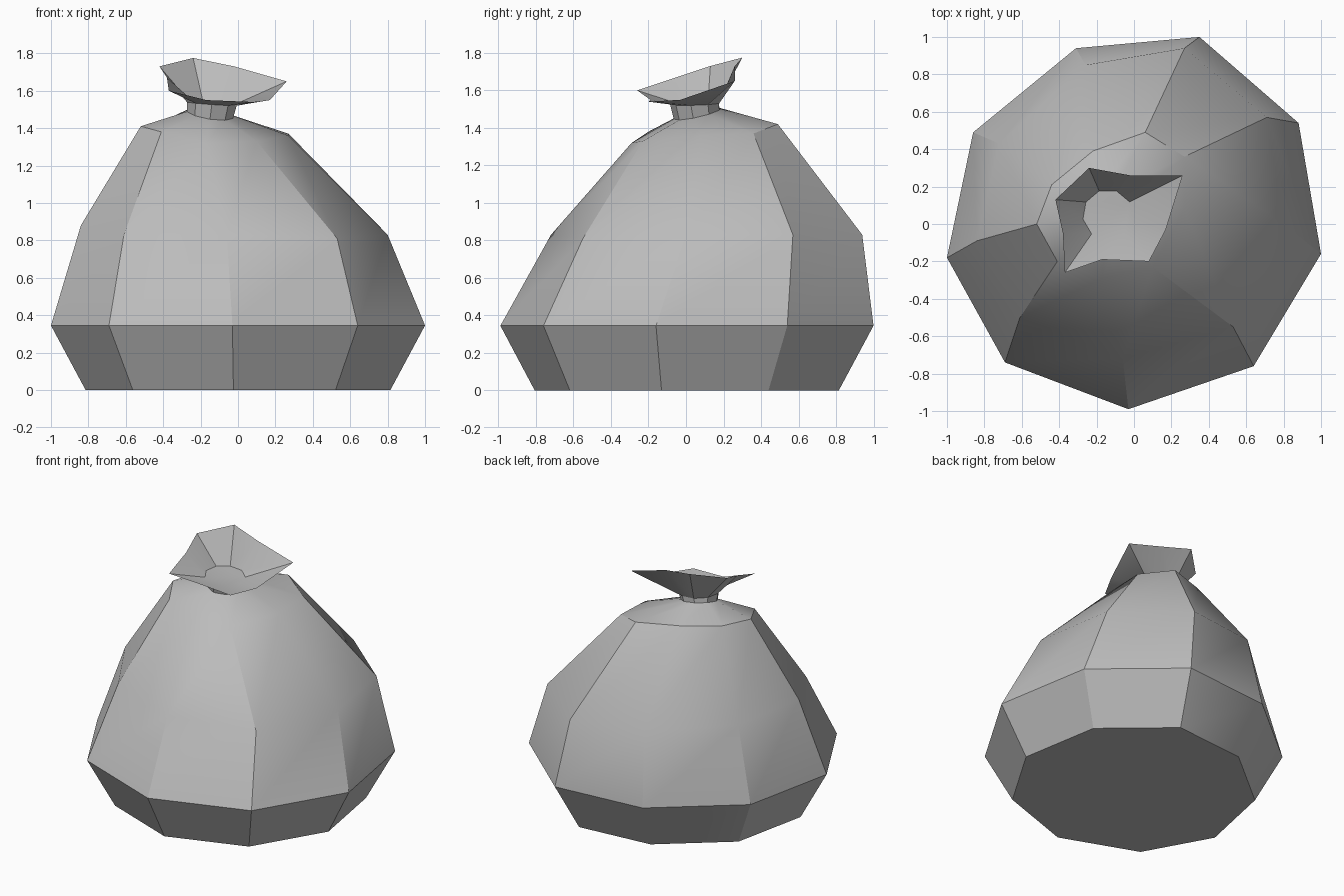
import bpy
import bmesh
import math

cube = bpy.data.objects.get("Cube")
if cube:
    bpy.data.objects.remove(cube, do_unlink=True)

SIDES = 9

# One grey plastic for the whole sack
plastic = bpy.data.materials.new("grey plastic")
plastic.use_nodes = True
colour = (0.5, 0.5, 0.5, 1)
plastic.diffuse_color = colour
plastic.node_tree.nodes["Principled BSDF"].inputs["Base Color"].default_value = colour


def tilted_ring(centre, radius, slope_x, slope_y):
    """Regular ring whose height tilts along x and y, starting at the back."""
    points = []
    for i in range(SIDES):
        angle = math.radians(70) + math.tau * i / SIDES
        dx, dy = radius * math.cos(angle), radius * math.sin(angle)
        points.append((centre[0] + dx, centre[1] + dy,
                       centre[2] + dx * slope_x + dy * slope_y))
    return points


def loft(name, rings, cap_start=False, cap_end=False):
    """Skin a stack of rings into one part."""
    bm = bmesh.new()
    loops = [[bm.verts.new(p) for p in ring] for ring in rings]
    for low, high in zip(loops, loops[1:]):
        for i in range(SIDES):
            j = (i + 1) % SIDES
            bm.faces.new((low[i], low[j], high[j], high[i]))
    if cap_start:
        bm.faces.new(loops[0][::-1])
    if cap_end:
        bm.faces.new(loops[-1])
    mesh = bpy.data.meshes.new(name)
    bm.to_mesh(mesh)
    bm.free()
    mesh.materials.append(plastic)
    part = bpy.data.objects.new(name, mesh)
    bpy.context.collection.objects.link(part)
    bpy.ops.object.select_all(action="DESELECT")
    part.select_set(True)
    bpy.context.view_layer.objects.active = part
    bpy.ops.object.shade_smooth_by_angle(angle=math.radians(32))
    return part


# Cross-sections of the slumped body, counter-clockwise from the back
belly = [(.35, 1), (-.31, .94), (-.86, .49), (-1, -.18), (-.69, -.74),
         (-.03, -.99), (.64, -.76), (1, -.16), (.88, .54)]
waist = [(.27, .94, .83), (-.26, .85, .85), (-.72, .43, .86),
         (-.84, -.09, .88), (-.61, -.5, .83), (-.06, -.72, .83),
         (.53, -.55, .81), (.8, 0, .83), (.71, .57, .83)]
shoulder = [(.06, .49, 1.42), (-.22, .39, 1.43), (-.44, .21, 1.42),
            (-.52, 0, 1.41), (-.41, -.2, 1.38), (-.17, -.29, 1.32),
            (.1, -.23, 1.33), (.27, .08, 1.36), (.27, .36, 1.37)]
base = [(x * .815, y * .815, 0) for x, y in belly]
widest = [(x, y, .345) for x, y in belly]
collar = tilted_ring((-.15, .06, 1.475), .125, -.15, .22)
loft("sack_body", [base, widest, waist, shoulder, collar], cap_start=True)

# Gathered neck
neck_top = tilted_ring((-.14, .05, 1.53), .135, -.07, .03)
loft("sack_neck", [collar, neck_top])

# Flared opening above the tie, closed at the neck
rim = [(-.02, .26, 1.73), (-.24, .3, 1.775), (-.42, .13, 1.73),
       (-.38, -.05, 1.67), (-.37, -.26, 1.6), (-.17, -.19, 1.55),
       (.08, -.2, 1.54), (.17, -.03, 1.55), (.26, .26, 1.65)]
flare = loft("sack_opening", [rim, neck_top], cap_end=True)
flare.data.flip_normals()
bpy.context.view_layer.update()
